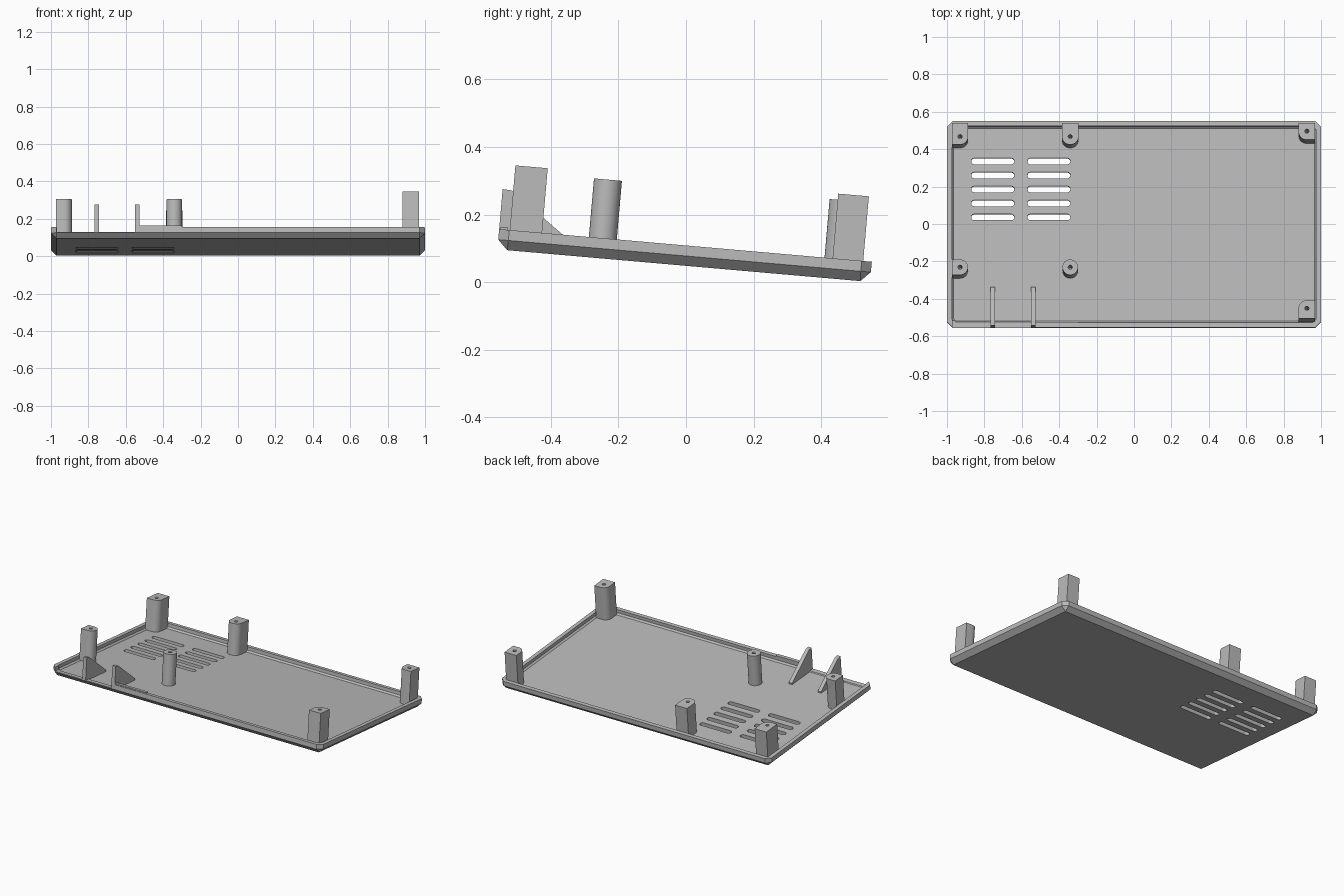
import bpy, bmesh
from math import radians, sin, cos, pi

cube = bpy.data.objects.get("Cube")
if cube:
    bpy.data.objects.remove(cube, do_unlink=True)

TILT = radians(-5)        # the whole tray leans down towards the back
MID_Y = -0.011
BOTTOM, CHAMFER, RIM, FLOOR = 0.048, 0.077, 0.108, 0.076
FRONT = MID_Y - 0.5535

grey = bpy.data.materials.new("light grey plastic")
grey.use_nodes = True
COLOUR = (0.5, 0.5, 0.5, 1)
grey.diffuse_color = COLOUR
grey.node_tree.nodes["Principled BSDF"].inputs["Base Color"].default_value = COLOUR


def finish(name, bm):
    """Turn a bmesh into a tilted grey object."""
    bmesh.ops.remove_doubles(bm, verts=bm.verts[:], dist=0.0001)
    bmesh.ops.recalc_face_normals(bm, faces=bm.faces[:])
    mesh = bpy.data.meshes.new(name)
    bm.to_mesh(mesh)
    bm.free()
    mesh.materials.append(grey)
    obj = bpy.data.objects.new(name, mesh)
    bpy.context.collection.objects.link(obj)
    obj.rotation_euler.x = TILT
    return obj


def loft(name, rings):
    """Skin a stack of equal-length rings and cap both ends."""
    bm = bmesh.new()
    loops = [[bm.verts.new(p) for p in ring] for ring in rings]
    for a, b in zip(loops, loops[1:]):
        for i in range(len(a)):
            j = (i + 1) % len(a)
            bm.faces.new((a[i], a[j], b[j], b[i]))
    bm.faces.new(loops[0])
    bm.faces.new(loops[-1])
    return finish(name, bm)


def prism(name, outline, z0, z1):
    return loft(name, [[(x, y, z) for x, y in outline] for z in (z0, z1)])


def rounded(x0, x1, y0, y1, r, corners):
    """Rectangle outline with the chosen corners rounded."""
    pts = []
    spots = (("++", x1, y1), ("-+", x0, y1), ("--", x0, y0), ("+-", x1, y0))
    for k, (key, x, y) in enumerate(spots):
        if key not in corners:
            pts.append((x, y))
            continue
        cx = x - r if key[0] == "+" else x + r
        cy = y - r if key[1] == "+" else y + r
        for s in range(9):
            a = (k + s / 8) * pi / 2
            pts.append((cx + r * cos(a), cy + r * sin(a)))
    return pts


def cut(obj, cutter):
    cutter.hide_render = True
    cutter.hide_viewport = True
    mod = obj.modifiers.new("cut", "BOOLEAN")
    mod.operation = "DIFFERENCE"
    mod.solver = "EXACT"
    mod.object = cutter


def tray_ring(hx, hy, c, z):
    pts = [(hx, hy - c), (hx - c, hy), (c - hx, hy), (-hx, hy - c),
           (-hx, c - hy), (c - hx, -hy), (hx - c, -hy), (hx, c - hy)]
    return [(x, y + MID_Y, z) for x, y in pts]


ALL = ("++", "-+", "--", "+-")

# Shallow tray with chamfered outer edges
tray = loft("tray", [
    tray_ring(0.97, 0.5245, 0, BOTTOM),
    tray_ring(1, 0.5535, 0.03, CHAMFER),
    tray_ring(1, 0.5535, 0.03, RIM),
    tray_ring(0.974, 0.5275, 0.02, RIM),
    tray_ring(0.974, 0.5275, 0.02, FLOOR + 0.01),
    tray_ring(0.964, 0.5175, 0.012, FLOOR)])

# Opening in the front rim
cut(tray, prism("front_opening_cutter",
                rounded(-0.97, -0.54, FRONT - 0.05, FRONT + 0.04, 0, ()), 0.081, 0.2))

# Two columns of ventilation slots
for col, x in enumerate((-0.87, -0.57)):
    for row in range(5):
        y = 0.03 + 0.075 * row
        slot = rounded(x, x + 0.23, y - 0.0165, y + 0.0165, 0.0164, ALL)
        cut(tray, prism(f"vent_cutter_{col}_{row}", slot, 0, 0.1))

# Low raised strip on the front rim beside the opening
prism("rim_strip", rounded(-0.54, -0.3, FRONT + 0.004, FRONT + 0.026, 0, ()),
      RIM - 0.01, RIM + 0.007)

# Screw posts: outline, rounded corners, hole position, top height
R = 0.0415
posts = {
    "back_left_post": ((0.88, 0.967, 0.426, 0.517), ("--",), (0.924, 0.472), 0.3),
    "front_left_post": ((0.88, 0.967, -0.533, -0.437), ("-+",), (0.924, -0.479), 0.3),
    "back_right_post": ((-0.974, -0.887, 0.402, 0.517), ("+-",), (-0.93, 0.444), 0.282),
    "back_middle_post": ((-0.385, -0.297, 0.402, 0.517), ("--", "+-"), (-0.341, 0.444), 0.282),
    "front_right_post": ((-0.974, -0.888, -0.298, -0.215), ("++", "+-"), (-0.93, -0.2565), 0.282),
    "front_middle_post": ((-0.3825, -0.2995, -0.298, -0.215), ALL, (-0.341, -0.2565), 0.282),
}
for name, (box, corners, (hx, hy), top) in posts.items():
    post = prism(name, rounded(*box, R - 0.0001, corners), FLOOR - 0.005, top)
    hole = rounded(hx - 0.011, hx + 0.011, hy - 0.011, hy + 0.011, 0.0109, ALL)
    cut(post, prism(name + "_hole_cutter", hole, 0.1, 0.4))
    bpy.ops.object.select_all(action="DESELECT")
    bpy.context.view_layer.objects.active = post
    post.select_set(True)
    bpy.ops.object.shade_smooth_by_angle(angle=radians(30))

# Two triangular ribs standing in the front opening
side = [(FRONT, 0.08), (FRONT, 0.227), (FRONT + 0.027, 0.225),
        (-0.345, FLOOR + 0.01), (-0.345, FLOOR - 0.005), (FRONT + 0.03, FLOOR - 0.005)]
for name, x in (("outer_rib", -0.767), ("inner_rib", -0.552)):
    loft(name, [[(px, y, z) for y, z in side] for px in (x, x + 0.025)])
